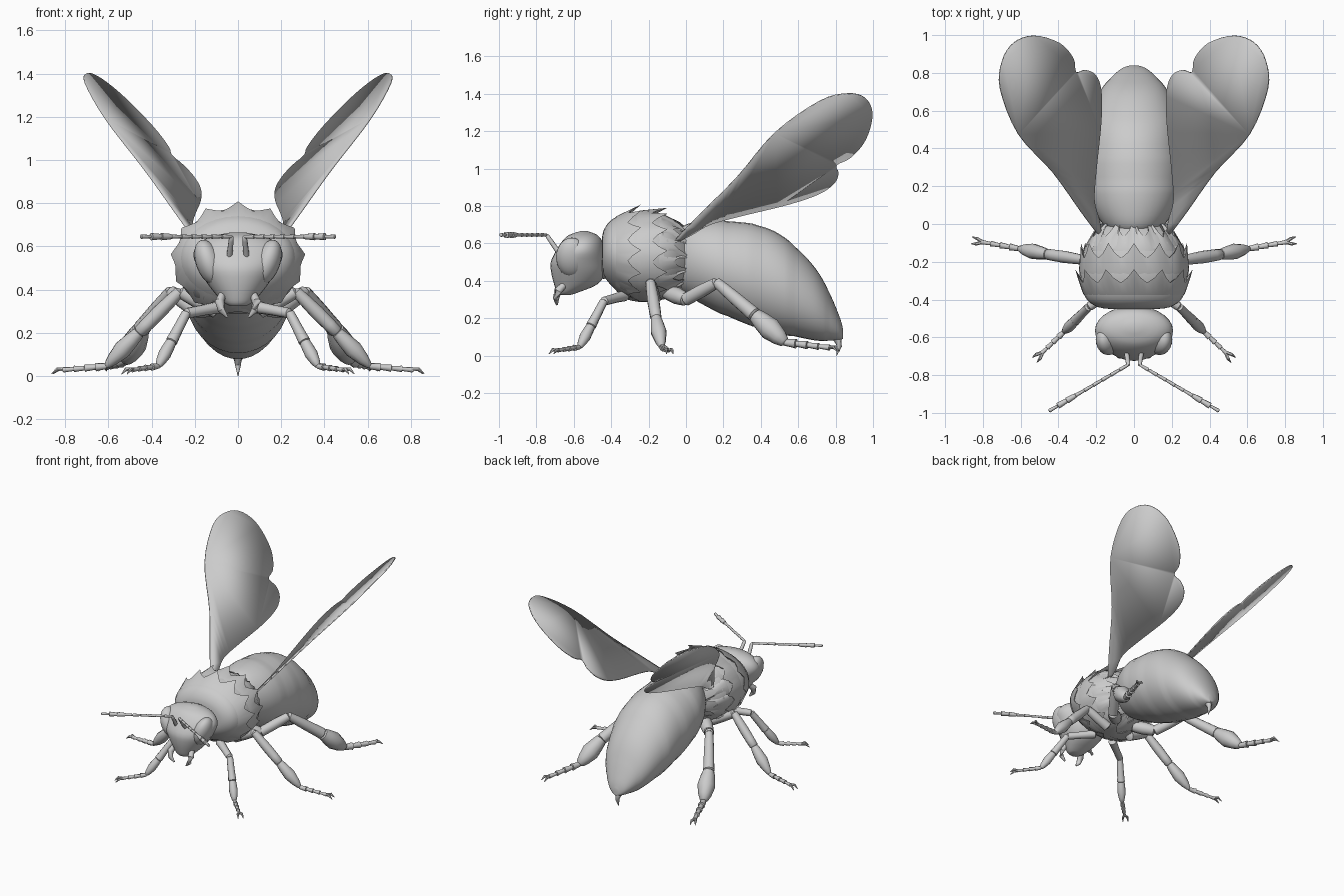
import bpy, bmesh, math
from mathutils import Vector

cube = bpy.data.objects.get("Cube")
if cube:
    bpy.data.objects.remove(cube, do_unlink=True)

grey = bpy.data.materials.new("plain grey")
grey.use_nodes = True
grey.diffuse_color = (0.6, 0.6, 0.6, 1)
grey.node_tree.nodes["Principled BSDF"].inputs["Base Color"].default_value = (0.6, 0.6, 0.6, 1)


def finish(name, bm, angle=45):
    bmesh.ops.recalc_face_normals(bm, faces=bm.faces)
    mesh = bpy.data.meshes.new(name)
    bm.to_mesh(mesh)
    bm.free()
    mesh.materials.append(grey)
    for p in mesh.polygons:
        p.use_smooth = True
    mesh.set_sharp_from_angle(angle=math.radians(angle))
    ob = bpy.data.objects.new(name, mesh)
    bpy.context.collection.objects.link(ob)
    return ob


def skin(name, shells, angle=45):
    """Each shell is a list of rings, bridged and capped."""
    bm = bmesh.new()
    for rings in shells:
        rows = [[bm.verts.new(p) for p in ring] for ring in rings]
        n = len(rows[0])
        for a, b in zip(rows, rows[1:]):
            for i in range(n):
                j = (i + 1) % n
                bm.faces.new((a[i], a[j], b[j], b[i]))
        bm.faces.new(rows[0][::-1])
        bm.faces.new(rows[-1])
    return finish(name, bm, angle)


def ring(c, u, v, n):
    c, u, v = Vector(c), Vector(u), Vector(v)
    steps = [math.tau * i / n for i in range(n)]
    return [c + u * math.cos(a) + v * math.sin(a) for a in steps]


def tube(points, radii, n=10):
    pts = [Vector(p) for p in points]
    out = []
    for i, p in enumerate(pts):
        t = (pts[min(i + 1, len(pts) - 1)] - pts[max(i - 1, 0)]).normalized()
        u = t.cross(Vector((0.3, 0.1, 1))).normalized()
        out.append(ring(p, u * radii[i], t.cross(u) * radii[i], n))
    return out


def segment(a, b, r0, r1, r2, n=10):
    """Rounded limb segment: start, middle and end radius."""
    a, b = Vector(a), Vector(b)
    fr = (-0.04, 0, 0.2, 0.5, 0.8, 0.97, 1.03)
    rs = (r0 * 0.4, r0, (r0 + r1) / 2, r1, (r1 + r2) / 2, r2, r2 * 0.4)
    return tube([a.lerp(b, f) for f in fr], rs, n)


def curve(rows, per, closed=False):
    """Catmull-Rom samples through rows of numbers."""
    n = len(rows)
    out = []
    for i in range(n if closed else n - 1):
        ids = [(i + k) % n if closed else min(max(i + k, 0), n - 1) for k in (-1, 0, 1, 2)]
        for s in range(per):
            t = s / per
            out.append([0.5 * (2 * b + (c - a) * t + (2 * a - 5 * b + 4 * c - d) * t * t
                        + (3 * b - a - 3 * c + d) * t ** 3)
                        for a, b, c, d in zip(*(rows[k] for k in ids))])
    if not closed:
        out.append(list(rows[-1]))
    return out


def ellipsoid(name, c, r, tilt=0):
    bm = bmesh.new()
    bmesh.ops.create_uvsphere(bm, u_segments=20, v_segments=12, radius=1)
    ob = finish(name, bm)
    ob.location, ob.scale, ob.rotation_euler = c, r, (0, tilt, 0)


def side(s, p):
    return (s * p[0], p[1], p[2])


# Abdomen: y, top z, bottom z, half width, with stepped bands
belly = [(-.06, .60, .40, .08), (-.02, .69, .34, .15), (.1, .72, .27, .22),
         (.25, .715, .20, .25), (.42, .685, .14, .25), (.55, .61, .11, .235),
         (.68, .48, .085, .19), (.76, .35, .08, .135), (.82, .21, .085, .07),
         (.84, .14, .09, .02)]
rings = []
for y, top, low, w in curve(belly, 5):
    k = 1 + 0.02 * (max(y, 0) / 0.19 % 1)
    rings.append(ring((0, y, (top + low) / 2), (w * k, 0, 0), (0, 0, (top - low) / 2 * k), 32))
skin("abdomen", [rings])
skin("stinger", [tube([(0, .78, .14), (0, .81, .09), (0, .82, .05), (0, .805, 0)],
                      [.035, .025, .014, .002])])

# Thorax: y, centre z, half width, half height
chest = [(-.45, .55, .12, .07), (-.44, .55, .19, .12), (-.40, .55, .25, .175),
         (-.32, .535, .28, .225), (-.22, .53, .285, .24), (-.1, .53, .25, .215),
         (-.02, .52, .18, .16), (.05, .5, .08, .08)]
skin("thorax", [[ring((0, y, z), (w, 0, 0), (0, 0, h), 32) for y, z, w, h in curve(chest, 3)]])


def chest_point(y, a, off):
    for p, q in zip(chest, chest[1:]):
        if y <= q[0]:
            break
    t = min((y - p[0]) / (q[0] - p[0]), 1)
    z, w, h = (p[k] + (q[k] - p[k]) * t for k in (1, 2, 3))
    return Vector(((w + off) * math.cos(a), y, z + (h + off) * math.sin(a)))


# Jagged tufts of fur in three overlapping collars
TEETH = 13
for k, (y0, valley, tip, flare) in enumerate([(-.43, -.31, -.24, .03), (-.31, -.18, -.10, .035),
                                              (-.19, -.07, .03, .04)]):
    rows = [[], [], [], []]
    for i in range(TEETH * 4):
        a = math.pi / 2 + math.tau * i / (TEETH * 4)
        tooth = (1, .35, 0, .35)[i % 4]
        up = 0.6 + 0.4 * math.sin(a)
        rows[0].append(chest_point(y0, a, -.01))
        rows[1].append(chest_point((y0 + valley) / 2, a, .008))
        rows[2].append(chest_point(valley + (tip - valley) * tooth, a, .01 + flare * tooth * up))
        rows[3].append(chest_point(valley - .01, a, -.02))
    skin("fur_collar_%d" % (k + 1), [rows], 35)

# Head: z, centre y, half width, half depth
skull = [(.325, -.645, .04, .03), (.34, -.63, .065, .06), (.38, -.59, .105, .115),
         (.44, -.575, .15, .145), (.5, -.575, .185, .148), (.56, -.565, .207, .13),
         (.61, -.555, .185, .108), (.645, -.55, .125, .075), (.665, -.545, .03, .02)]
skin("head", [[ring((0, y, z), (w, 0, 0), (0, d, 0), 28) for z, y, w, d in curve(skull, 3)]])
ellipsoid("neck", (0, -.44, .51), (.1, .06, .1))

# Wing outline as (y, z) on a slanted plane
wing = [(-.06, .61), (.05, .73), (.27, .95), (.475, 1.19), (.715, 1.36), (.865, 1.40),
        (.96, 1.375), (.997, 1.29), (.96, 1.155), (.88, 1.06), (.805, 1.02), (.815, .975),
        (.79, .92), (.71, .865), (.55, .81), (.285, .745), (.125, .70), (.02, .64)]

# Legs: joints from body to foot, then radii of each segment
legs = {
    "front": ([(.08, -.33, .32), (.24, -.44, .29), (.31, -.51, .155), (.37, -.57, .045),
               (.49, -.685, .028)],
              [(.03, .025, .024), (.022, .024, .028), (.025, .03, .015), (.016, .012, .011)]),
    "middle": ([(.10, -.17, .30), (.27, -.19, .39), (.46, -.16, .20), (.61, -.13, .045),
                (.81, -.095, .028)],
               [(.035, .034, .028), (.026, .033, .03), (.028, .042, .016), (.018, .014, .012)]),
    "rear": ([(.08, -.10, .34), (.19, .0, .30), (.31, .165, .39), (.45, .37, .215),
              (.52, .53, .07), (.61, .77, .042)],
             [(.04, .045, .035), (.035, .036, .03), (.028, .036, .04), (.04, .062, .03),
              (.024, .019, .015)]),
}

for s, tag in ((1, "left"), (-1, "right")):
    # Eyes and jaws
    ellipsoid(tag + "_eye", (s * .135, -.61, .525), (.06, .085, .11), s * .35)
    jaw = [(.07, -.65, .38), (.085, -.685, .345), (.078, -.695, .305), (.05, -.69, .272)]
    skin(tag + "_mandible", [tube([side(s, p) for p in jaw], [.018, .022, .017, .005])])

    # Antenna: short stalk, then a beaded whip with a club near the end
    elbow, tip = Vector((s * .03, -.745, .645)), Vector((s * .45, -.99, .645))
    parts = [segment((s * .04, -.68, .55), elbow, .014, .013, .011, 8)]
    beads = 9
    for i in range(beads):
        r = .015 if i in (6, 7) else .009
        parts.append(segment(elbow.lerp(tip, i / beads), elbow.lerp(tip, (i + 1) / beads),
                             r * .8, r, r * 1.15, 8))
    skin(tag + "_antenna", parts)

    # Wing
    bm = bmesh.new()
    edge = curve(wing, 4, closed=True)
    bm.faces.new([bm.verts.new((s * (-.5 + 1.08 * z - .365 * y), y, z)) for y, z in edge])
    ob = finish(tag + "_wing", bm)
    mod = ob.modifiers.new("thickness", "SOLIDIFY")
    mod.thickness, mod.offset = .008, 0

    # Legs with split feet
    for name, (joints, radii) in legs.items():
        pts = [Vector(side(s, p)) for p in joints]
        parts = [segment(a, b, *r) for a, b, r in zip(pts, pts[1:], radii[:-1])]
        heel, toe = pts[-2], pts[-1]
        r0, r1, r2 = radii[-1]
        for i in range(4):
            k = r0 + (r2 - r0) * i / 3
            parts.append(segment(heel.lerp(toe, i / 4), heel.lerp(toe, (i + 1) / 4),
                                 k * .75, k * .9, k * 1.1, 8))
        ahead = (toe - heel).normalized()
        across = ahead.cross(Vector((0, 0, 1))).normalized()
        for c in (1, -1):
            mid = toe + ahead * .025 + across * c * .015 + Vector((0, 0, .006))
            end = toe + ahead * .05 + across * c * .018 - Vector((0, 0, .014))
            parts.append(tube([toe - ahead * .01, mid, end], [.009, .009, .002], 6))
        skin("%s_%s_leg" % (tag, name), parts)
